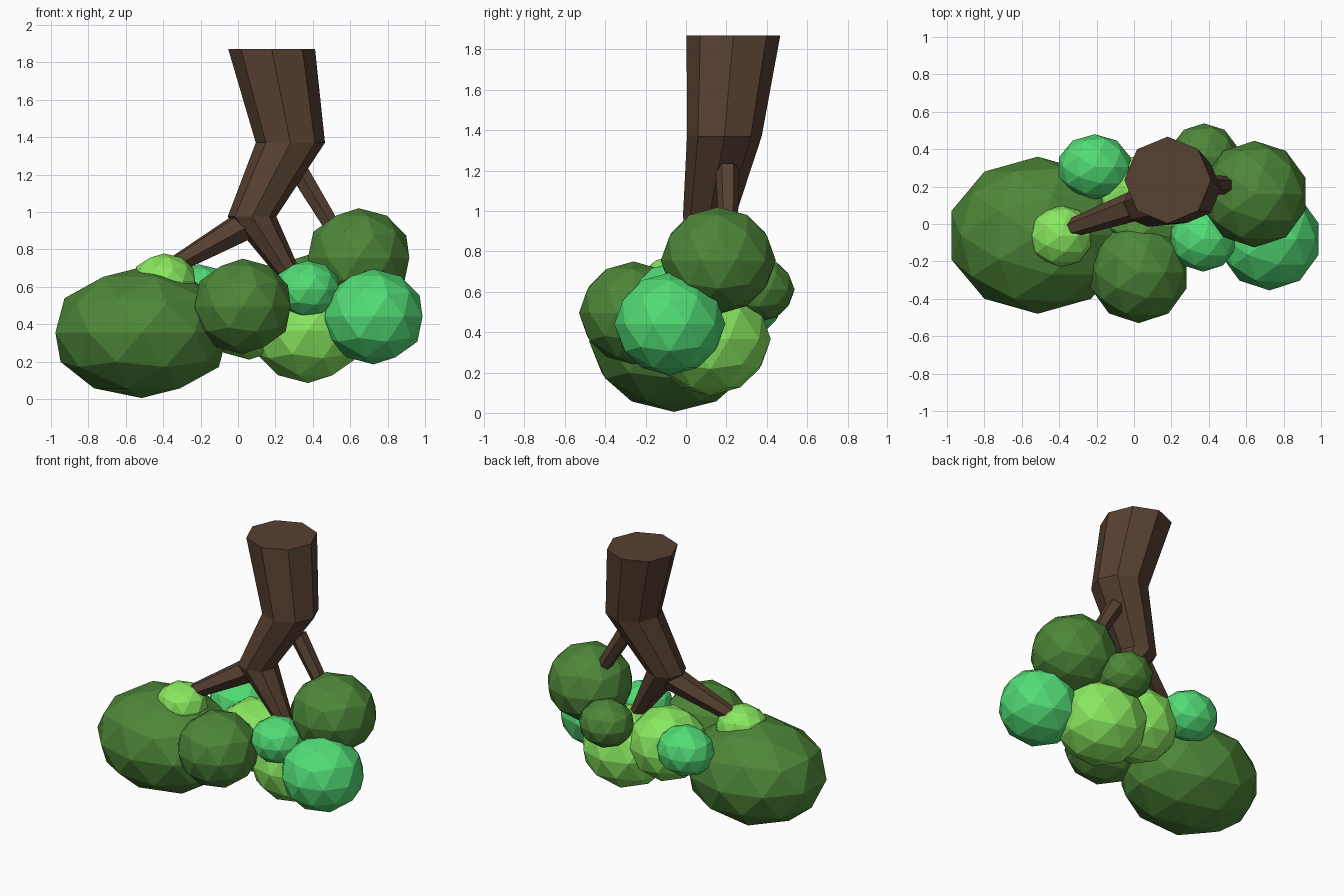
import bpy, bmesh, math
from mathutils import Vector

if "Cube" in bpy.data.objects:
    bpy.data.objects.remove(bpy.data.objects["Cube"])


def material(name, rgb):
    m = bpy.data.materials.new(name)
    m.diffuse_color = (*rgb, 1)
    m.use_nodes = True
    m.node_tree.nodes["Principled BSDF"].inputs["Base Color"].default_value = m.diffuse_color
    return m


bark = material("bark", (0.095, 0.052, 0.031))
dark = material("dark_leaf", (0.075, 0.24, 0.04))
light = material("light_leaf", (0.25, 0.80, 0.115))
emerald = material("emerald_leaf", (0.085, 0.72, 0.18))


def tube(name, rings, sides, tilted=False):
    """Loft through (x, y, z, radius) rings; rings are level unless tilted."""
    bm = bmesh.new()
    axis = Vector(rings[-1][:3]) - Vector(rings[0][:3])
    rot = (-axis).to_track_quat('Z', 'Y').to_matrix()
    loops = []
    for x, y, z, r in rings:
        loop = []
        for i in range(sides):
            a = 2 * math.pi * i / sides
            p = Vector((r * math.cos(a), r * math.sin(a), 0))
            loop.append(bm.verts.new(Vector((x, y, z)) + (rot @ p if tilted else p)))
        loops.append(loop)
    for a, b in zip(loops, loops[1:]):
        for i in range(sides):
            j = (i + 1) % sides
            bm.faces.new((a[i], b[i], b[j], a[j]))
    bm.faces.new(loops[0])
    bm.faces.new(loops[-1][::-1])
    bmesh.ops.recalc_face_normals(bm, faces=bm.faces)
    me = bpy.data.meshes.new(name)
    bm.to_mesh(me)
    bm.free()
    me.materials.append(bark)
    bpy.context.collection.objects.link(bpy.data.objects.new(name, me))


def clump(name, centre, radii, mat):
    bpy.ops.mesh.primitive_ico_sphere_add(subdivisions=2, radius=1, location=centre)
    ob = bpy.context.object
    ob.name = name
    ob.scale = radii
    ob.data.materials.append(mat)


# Trunk: wide end up, kinked, thinning down into the foliage
tube("trunk", [(0.18, 0.235, 1.87, 0.232), (0.28, 0.19, 1.37, 0.185),
               (0.075, 0.115, 0.975, 0.13), (0.30, 0.10, 0.62, 0.06)], 8)

# Side branches
tube("left_branch", [(0.04, 0.11, 0.93, 0.085), (-0.33, -0.02, 0.72, 0.05)], 6, True)
tube("right_branch", [(0.33, 0.205, 1.21, 0.058), (0.56, 0.21, 0.83, 0.045)], 6, True)

# Leaf clumps
clumps = [
    ("large_left_clump", (-0.515, -0.06, 0.355), (0.485, 0.42, 0.35), dark),
    ("front_clump", (0.025, -0.26, 0.495), (0.27, 0.27, 0.255), dark),
    ("upper_right_clump", (0.645, 0.16, 0.755), (0.285, 0.285, 0.265), dark),
    ("back_clump", (0.375, 0.36, 0.61), (0.185, 0.178, 0.16), dark),
    ("right_clump", (0.725, -0.08, 0.44), (0.275, 0.275, 0.255), emerald),
    ("inner_right_clump", (0.37, -0.08, 0.585), (0.18, 0.175, 0.155), emerald),
    ("back_left_clump", (-0.21, 0.305, 0.55), (0.20, 0.175, 0.17), emerald),
    ("low_clump", (0.375, 0.12, 0.365), (0.305, 0.30, 0.28), light),
    ("middle_clump", (0.06, 0.12, 0.46), (0.26, 0.26, 0.25), light),
    ("top_left_clump", (-0.395, -0.065, 0.63), (0.175, 0.168, 0.148), light),
]
for c in clumps:
    clump(*c)
